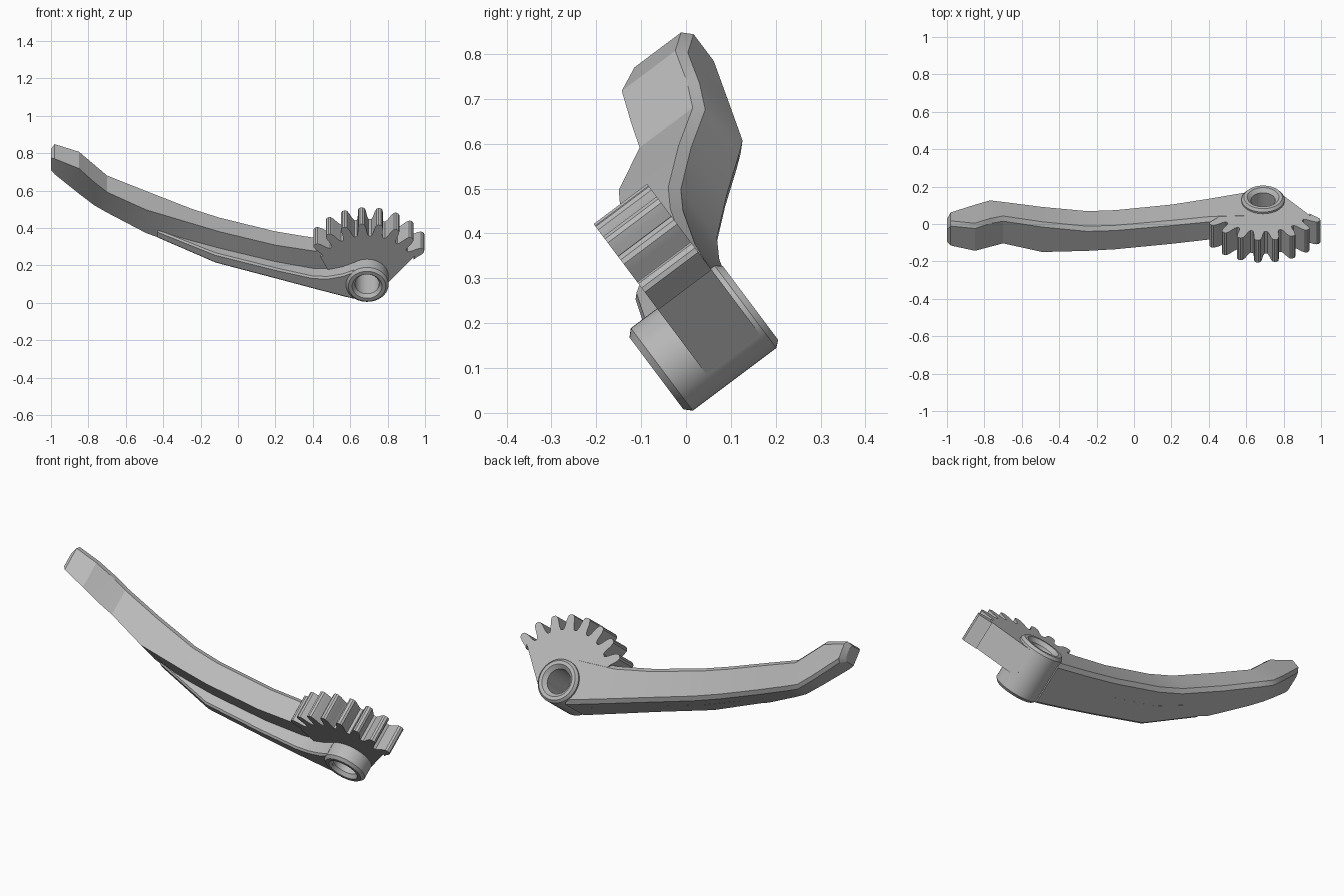
import bpy, bmesh, math
from mathutils import Vector

if "Cube" in bpy.data.objects:
    bpy.data.objects.remove(bpy.data.objects["Cube"])

GREY = (0.48, 0.48, 0.48, 1)
mat = bpy.data.materials.new("plain_grey")
mat.use_nodes = True
mat.diffuse_color = GREY
mat.node_tree.nodes["Principled BSDF"].inputs["Base Color"].default_value = GREY

HUB_U, HUB_V, HUB_R = 0.69, 0.11, 0.115


def place(u, v, w):
    """Tilted frame: u along the lever, v across it, w along the pivot axis."""
    return Vector((u, 0.8 * w - 0.6 * v, 0.6 * w + 0.8 * v))


def polar(r, deg):
    a = math.radians(deg)
    return HUB_U + r * math.cos(a), HUB_V + r * math.sin(a)


def finish(name, bm, angle=25):
    bmesh.ops.recalc_face_normals(bm, faces=bm.faces)
    mesh = bpy.data.meshes.new(name)
    bm.to_mesh(mesh)
    bm.free()
    mesh.materials.append(mat)
    ob = bpy.data.objects.new(name, mesh)
    bpy.context.collection.objects.link(ob)
    bpy.ops.object.select_all(action='DESELECT')
    ob.select_set(True)
    bpy.context.view_layer.objects.active = ob
    bpy.ops.object.shade_smooth_by_angle(angle=math.radians(angle))
    return ob


def loft(name, rings, caps=True, closed=False):
    """Skin a list of point rings; closed joins the last ring to the first."""
    bm = bmesh.new()
    vs = [[bm.verts.new(place(*p)) for p in ring] for ring in rings]
    n = len(rings[0])
    pairs = list(zip(vs, vs[1:])) + ([(vs[-1], vs[0])] if closed else [])
    for a, b in pairs:
        for i in range(n):
            j = (i + 1) % n
            bm.faces.new((a[i], a[j], b[j], b[i]))
    if caps and not closed:
        bm.faces.new(vs[0])
        bm.faces.new(vs[-1])
    return finish(name, bm)


# Lever plate: u, bottom, top, front at top, front at bottom, back
stations = [
    (0.62, 0.01, 0.26, 0.10, 0.10, 0.238),
    (0.41, 0.07, 0.27, 0.10, 0.10, 0.238),
    (0.20, 0.13, 0.31, 0.10, 0.10, 0.242),
    (-0.10, 0.21, 0.385, 0.12, 0.12, 0.265),
    (-0.25, 0.252, 0.426, 0.14, 0.14, 0.29),
    (-0.49, 0.315, 0.487, 0.178, 0.20, 0.365),
    (-0.70, 0.37, 0.535, 0.272, 0.31, 0.44),
    (-0.77, 0.39, 0.59, 0.29, 0.35, 0.465),
    (-0.85, 0.455, 0.66, 0.316, 0.365, 0.485),
    (-0.98, 0.57, 0.685, 0.37, 0.385, 0.52),
    (-1.0, 0.59, 0.675, 0.39, 0.395, 0.49),
]
C = 0.02
loft("lever_arm", [
    [(u, lo, fb), (u, hi, ft), (u, hi, wb - C), (u, hi - C, wb),
     (u, lo + C, wb), (u, lo, wb - C)]
    for u, lo, hi, ft, fb, wb in stations])

# Front rib along the lower edge: u, bottom, top, front, back
rib = [
    (0.62, 0.01, 0.203, 0.012, 0.15),
    (0.56, 0.027, 0.175, 0.014, 0.15),
    (0.48, 0.05, 0.155, 0.018, 0.15),
    (0.40, 0.073, 0.155, 0.022, 0.15),
    (0.20, 0.13, 0.20, 0.035, 0.15),
    (-0.12, 0.215, 0.28, 0.062, 0.17),
    (-0.43, 0.30, 0.352, 0.172, 0.25),
]
B = 0.01
loft("lower_rib", [
    [(u, lo, wf + B), (u, lo + B, wf), (u, hi - B, wf), (u, hi, wf + B),
     (u, hi, wb), (u, lo, wb)]
    for u, lo, hi, wf, wb in rib])

# Pivot hub: radius and axial position of a revolved tube
profile = [(0.065, 0.02), (0.08, 0.0), (0.10, 0.0), (HUB_R, 0.015),
           (HUB_R, 0.248), (0.103, 0.262), (0.085, 0.262), (0.065, 0.242)]
SEG = 48
loft("pivot_hub", [
    [(*polar(r, 360 * k / SEG), w) for r, w in profile]
    for k in range(SEG)], closed=True)

# Toothed sector: eight teeth, then a straight flank back to the hub
PITCH, FIRST, TEETH = 16.1, 30.5, 8
tooth = [(0.272, -0.40), (0.29, -0.31), (0.325, -0.24), (0.344, -0.17),
         (0.351, -0.07)]
tooth += [(r, -f) for r, f in reversed(tooth)]
outline = [polar(r, FIRST + PITCH * (i + f)) for i in range(TEETH) for r, f in tooth]
outline += [(0.44, 0.24), (0.50, 0.11)]
outline += [polar(0.10, a) for a in range(180, -41, -10)]
outline += [polar(HUB_R, -37), (0.945, 0.245)]
loft("gear_sector", [[(u, v, w) for u, v in outline] for w in (0.088, 0.237)])
